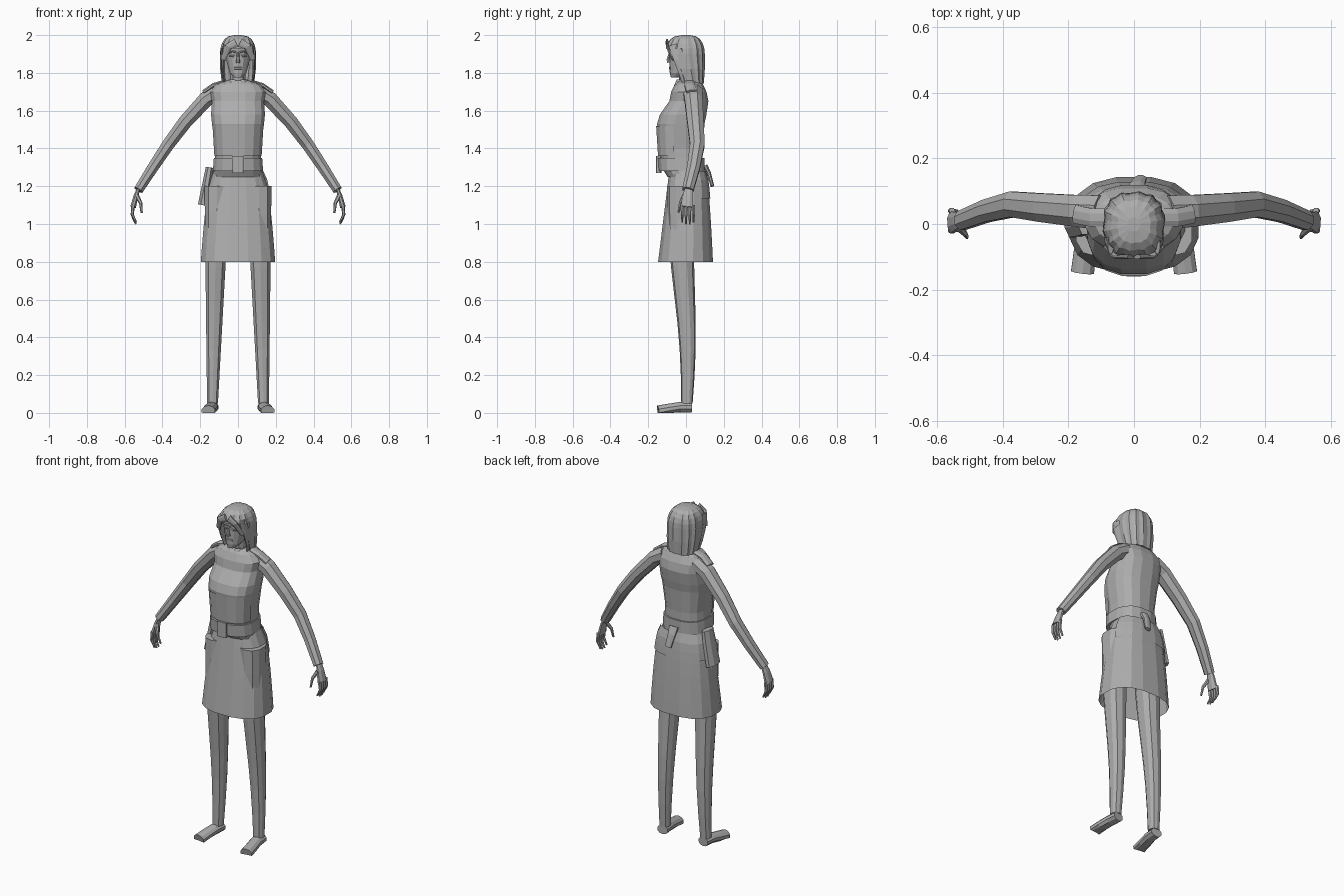
import bpy, bmesh, math
from mathutils import Vector

cube = bpy.data.objects.get("Cube")
if cube:
    bpy.data.objects.remove(cube)

grey = bpy.data.materials.new("plain_grey")
grey.use_nodes = True
colour = (.42, .42, .42, 1)
grey.diffuse_color = colour
grey.node_tree.nodes["Principled BSDF"].inputs["Base Color"].default_value = colour


def skin(name, rings, caps=True, keep=None):
    """Join rings of points with quads; keep(centre) chooses the faces that stay."""
    bm = bmesh.new()
    loops = [[bm.verts.new(point) for point in ring] for ring in rings]
    for lower, upper in zip(loops, loops[1:]):
        for i in range(len(lower)):
            bm.faces.new((lower[i - 1], lower[i], upper[i], upper[i - 1]))
    if caps:
        bm.faces.new(loops[0])
        bm.faces.new(loops[-1])
    if keep:
        unwanted = [face for face in bm.faces if not keep(face.calc_center_median())]
        bmesh.ops.delete(bm, geom=unwanted, context='FACES')
    bmesh.ops.recalc_face_normals(bm, faces=bm.faces)
    mesh = bpy.data.meshes.new(name)
    bm.to_mesh(mesh)
    bm.free()
    mesh.materials.append(grey)
    thing = bpy.data.objects.new(name, mesh)
    bpy.context.collection.objects.link(thing)
    return thing


def angles(sides):
    return [math.tau * (i + .5) / sides for i in range(sides)]


def squared(value, power):
    return math.copysign(abs(value) ** power, value)


def loft(name, rows, sides=16, power=.8, ridge=0, caps=True, keep=None):
    """Stack level rings; each row is height, half width, front, back, middle x."""
    rings = []
    for height, width, front, back, *middle in rows:
        ring = []
        for i, angle in enumerate(angles(sides)):
            size = 1 - ridge * (i % 2)
            across = size * squared(math.cos(angle), power)
            along = size * squared(math.sin(angle), power)
            ring.append((sum(middle) + width * across,
                         (front + back) / 2 + (back - front) / 2 * along, height))
        rings.append(ring)
    return skin(name, rings, caps, keep)


def tube(name, path, start, end, flat=1, sides=8, mirror=1):
    """Sweep a tapering oval along a path; flat scales its second radius."""
    points = [Vector((mirror * x, y, z)) for x, y, z in path]
    last = len(points) - 1
    rings = []
    for i, point in enumerate(points):
        heading = (points[min(i + 1, last)] - points[max(i - 1, 0)]).normalized()
        guide = Vector((1, 0, 0)) if abs(heading.y) > .8 else Vector((0, 1, 0))
        across = (guide - heading * guide.dot(heading)).normalized()
        other = heading.cross(across) * flat
        radius = start + (end - start) * i / last
        rings.append([point + radius * (across * math.cos(angle) + other * math.sin(angle))
                      for angle in angles(sides)])
    return skin(name, rings)


def steps(count):
    return [i / count for i in range(count + 1)]


# torso and clothing
loft("torso", [(1.25, .13, -.1, .1), (1.3, .125, -.13, .09), (1.4, .122, -.14, .09),
               (1.53, .14, -.155, .1), (1.58, .145, -.14, .11), (1.65, .14, -.09, .12),
               (1.7, .15, -.08, .11), (1.74, .12, -.06, .09), (1.76, .06, -.04, .07)])
loft("waist_panel", [(1.36, .127, -.15, .09), (1.52, .137, -.16, .1)],
     caps=False, keep=lambda centre: centre.y < -.05)
loft("belt", [(1.28, .135, -.145, .1), (1.35, .13, -.15, .1)])
loft("buckle", [(1.27, .03, -.16, -.13), (1.36, .03, -.16, -.13)], sides=8, power=.3)


def flare(length, rows, gap=0):
    """Rows of a bell that widens quickly below the waist, then hangs."""
    bell = [(k * length, (k * length) ** .5) for k in steps(rows)]
    return [(1.28 - .48 * fall, .13 + .07 * spread + gap, -.09 - .06 * fall,
             .1 + .045 * spread + gap) for fall, spread in bell]


loft("skirt", flare(1, 6), caps=False)
loft("back_flap", flare(.3, 3, gap=.006), caps=False, keep=lambda centre: centre.y > .04)
tube("knot_tail", [(.01, .1, 1.31), (.01, .12, 1.27), (.02, .14, 1.2)], .015, .01, flat=2)
loft("collar", [(1.72, .07, -.07, .08), (1.765, .05, -.05, .07)], caps=False,
     keep=lambda centre: abs(centre.x) > .02 or centre.y > 0)
tube("hip_pouch", [(-.15, .01, 1.3), (-.16, .01, 1.24), (-.187, .01, 1.1)], .045, .055, flat=.5)

# head and face
loft("neck", [(1.7, .045, -.035, .06), (1.83, .04, -.04, .05)], sides=10)
loft("head", [(1.775, .022, -.08, -.04), (1.8, .045, -.086, .03), (1.87, .064, -.087, .08),
              (1.93, .066, -.09, .08), (1.97, .05, -.07, .06)], sides=14, power=.9)
tube("nose", [(0, -.085, 1.91), (0, -.095, 1.87), (0, -.09, 1.855)], .006, .012, sides=6)
tube("lips", [(-.02, -.08, 1.825), (0, -.085, 1.825), (.02, -.08, 1.825)], .007, .007, sides=6)

# bobbed hair: straight ridged strands under a rounded crown
crown = [(math.sin(k * 1.5), math.cos(k * 1.5) ** .6) for k in steps(5)]
loft("hair", [(1.745, .086, -.04, .095), (1.82, .095, -.08, .1)]
     + [(1.9 + .1 * rise, .096 * size, -.11 * size, .1 * size) for rise, size in crown],
     sides=28, ridge=.06, keep=lambda centre: centre.z > 1.93 or centre.y > -.03)

for mirror, side in ((1, "left_"), (-1, "right_")):
    def limb(part, path, start, end, flat=1, sides=8):
        return tube(side + part, path, start, end, flat, sides, mirror)

    limb("brow", [(.01, -.085, 1.91), (.03, -.085, 1.915), (.05, -.07, 1.905)], .006, .004)
    limb("eye", [(.015, -.08, 1.89), (.03, -.08, 1.89), (.045, -.07, 1.89)], .006, .004)
    limb("fringe", [(.01, -.1, 1.96), (.05, -.1, 1.94), (.08, -.07, 1.87)], .008, .005, flat=3)
    limb("front_lock", [(.07, -.06, 1.95), (.083, -.04, 1.87), (.083, -.02, 1.8),
                        (.073, -.01, 1.745)], .035, .012, flat=.3)

    # sleeve and shoulder strap
    limb("sleeve", [(.1, .035, 1.7), (.17, .04, 1.66), (.28, .05, 1.54), (.37, .06, 1.42),
                    (.45, .04, 1.3), (.527, .01, 1.18)], .057, .032, flat=.85)
    limb("shoulder_strap", [(.08, .02, 1.75), (.13, .02, 1.735), (.18, .03, 1.7)],
         .03, .03, flat=.4)

    # hand with curled fingers
    limb("palm", [(.525, .015, 1.19), (.54, .01, 1.15), (.555, .005, 1.09)], .022, .036, flat=.45)
    for place, finger in enumerate(("index", "middle", "ring", "little")):
        y = .02 * (place - 1)
        tip = 1.01 if finger in ("index", "little") else 1
        limb(finger + "_finger", [(.555, y, 1.1), (.56, y, 1.05), (.552, y, tip + .025),
                                  (.54, y, tip)], .01, .005, sides=6)
    limb("thumb", [(.535, -.01, 1.15), (.515, -.03, 1.11), (.51, -.04, 1.06)],
         .012, .006, sides=6)

    # leg tapering from hip to ankle, with the thigh forward and the calf back
    rows = []
    for k in steps(8):
        middle = -.02 + .025 * k - .01 * math.sin(math.tau * k)
        depth = .08 - .05 * k
        rows.append((1.2 - 1.15 * k, .07 - .04 * k, middle - depth, middle + depth,
                     mirror * (.11 + .025 * k)))
    loft(side + "leg", rows, sides=10)

    # shoe with a flat sole
    shoe = limb("shoe", [(.135, .03, .03), (.14, -.03, .03), (.15, -.09, .02),
                         (.157, -.147, .01)], .034, .037, flat=.8, sides=10)
    for vertex in shoe.data.vertices:
        vertex.co.z = max(vertex.co.z, 0)
